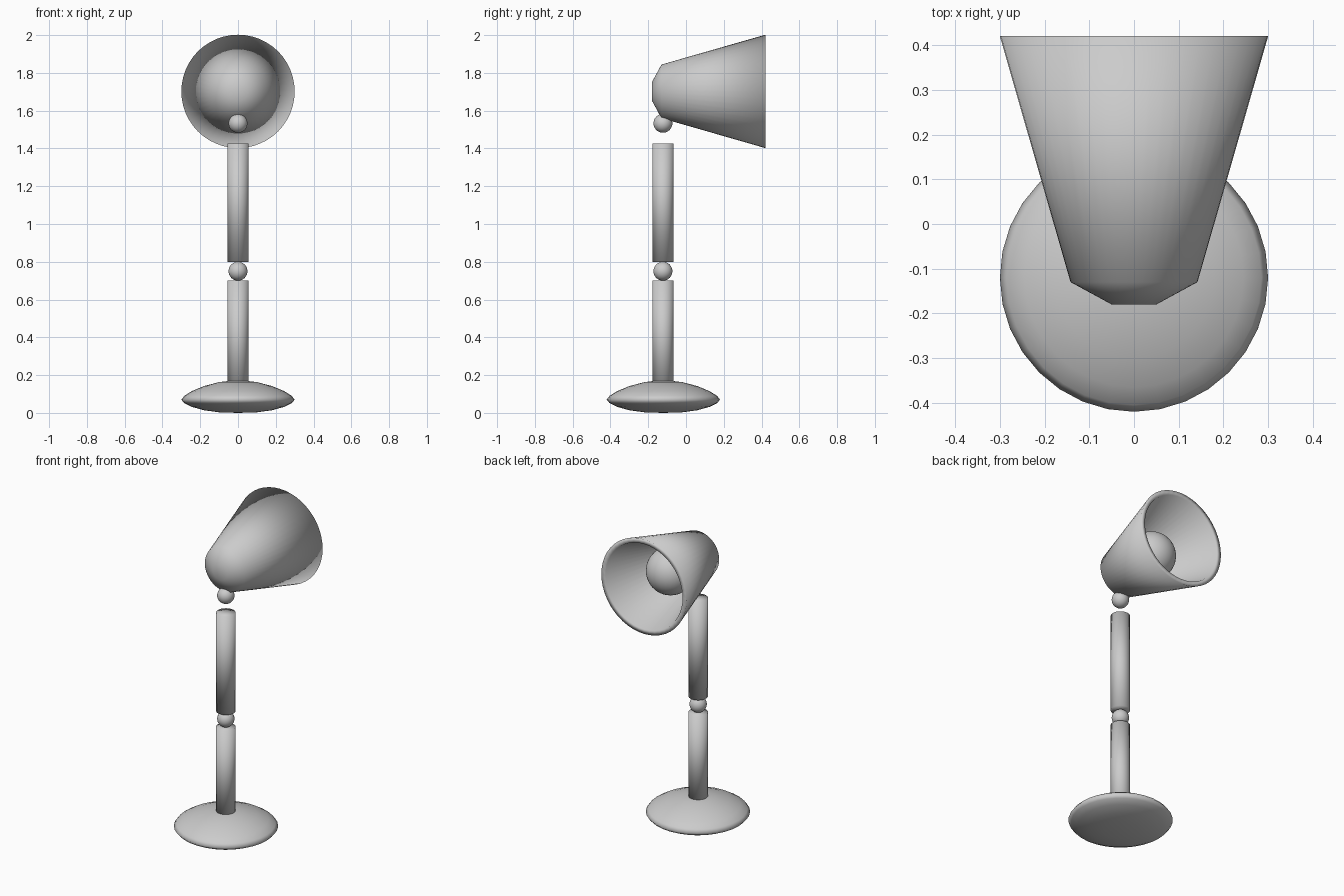
import bpy, math
from mathutils import Matrix

if "Cube" in bpy.data.objects:
    bpy.data.objects.remove(bpy.data.objects["Cube"])

grey = bpy.data.materials.new("light grey")
grey.diffuse_color = (0.6, 0.6, 0.6, 1)
grey.use_nodes = True
grey.node_tree.nodes["Principled BSDF"].inputs["Base Color"].default_value = grey.diffuse_color

POST_Y = -0.12


def lathe(name, profile, loc, rot_x=0.0, n=32):
    """Revolve (radius, height) points around z; radius 0 makes a pole."""
    verts, faces, rings = [], [], []
    for r, h in profile:
        start = len(verts)
        count = 1 if r == 0 else n
        for i in range(count):
            a = 2 * math.pi * i / n
            verts.append((r * math.cos(a), r * math.sin(a), h))
        rings.append((start, count))
    for (s0, c0), (s1, c1) in zip(rings, rings[1:]):
        for i in range(n):
            j = (i + 1) % n
            if c0 == 1:
                faces.append((s0, s1 + j, s1 + i))
            elif c1 == 1:
                faces.append((s0 + i, s0 + j, s1))
            else:
                faces.append((s0 + i, s0 + j, s1 + j, s1 + i))
    me = bpy.data.meshes.new(name)
    me.from_pydata(verts, [], faces)
    me.transform(Matrix.Rotation(rot_x, 4, 'X'))
    me.polygons.foreach_set("use_smooth", [True] * len(me.polygons))
    me.materials.append(grey)
    ob = bpy.data.objects.new(name, me)
    ob.location = loc
    bpy.context.collection.objects.link(ob)
    return ob


def ball(name, radius, loc, steps=16):
    pts = [(radius * math.sin(math.pi * k / steps), -radius * math.cos(math.pi * k / steps))
           for k in range(steps + 1)]
    pts[0], pts[-1] = (0, -radius), (0, radius)
    return lathe(name, pts, loc)


def post(name, z0, z1, r=0.056):
    return lathe(name, [(0, z0), (r, z0), (r, z1), (0, z1)], (0, POST_Y - 0.002, 0))


# Domed base
lathe("base", [(0, 0), (0.1, 0.003), (0.18, 0.014), (0.245, 0.032), (0.285, 0.052),
               (0.3, 0.07), (0.285, 0.09), (0.245, 0.115), (0.18, 0.142),
               (0.1, 0.163), (0.04, 0.17), (0, 0.171)], (0, POST_Y, 0))

# Stem and ball joints
post("lower_post", 0.1, 0.7)
ball("middle_joint", 0.05, (0, POST_Y - 0.002, 0.75))
post("upper_post", 0.8, 1.425)
ball("top_joint", 0.05, (0, POST_Y - 0.002, 1.533))

# Hollow shade opening towards +y, smooth over the rim
lathe("shade", [(0, -0.18), (0.05, -0.18), (0.142, -0.13), (0.3, 0.42),
                (0.27, 0.42), (0.115, -0.11), (0.04, -0.15), (0, -0.15)],
      (0, 0, 1.702), rot_x=-math.pi / 2, n=48)

# Bulb
ball("bulb", 0.142, (0, 0.155, 1.702), steps=24)
